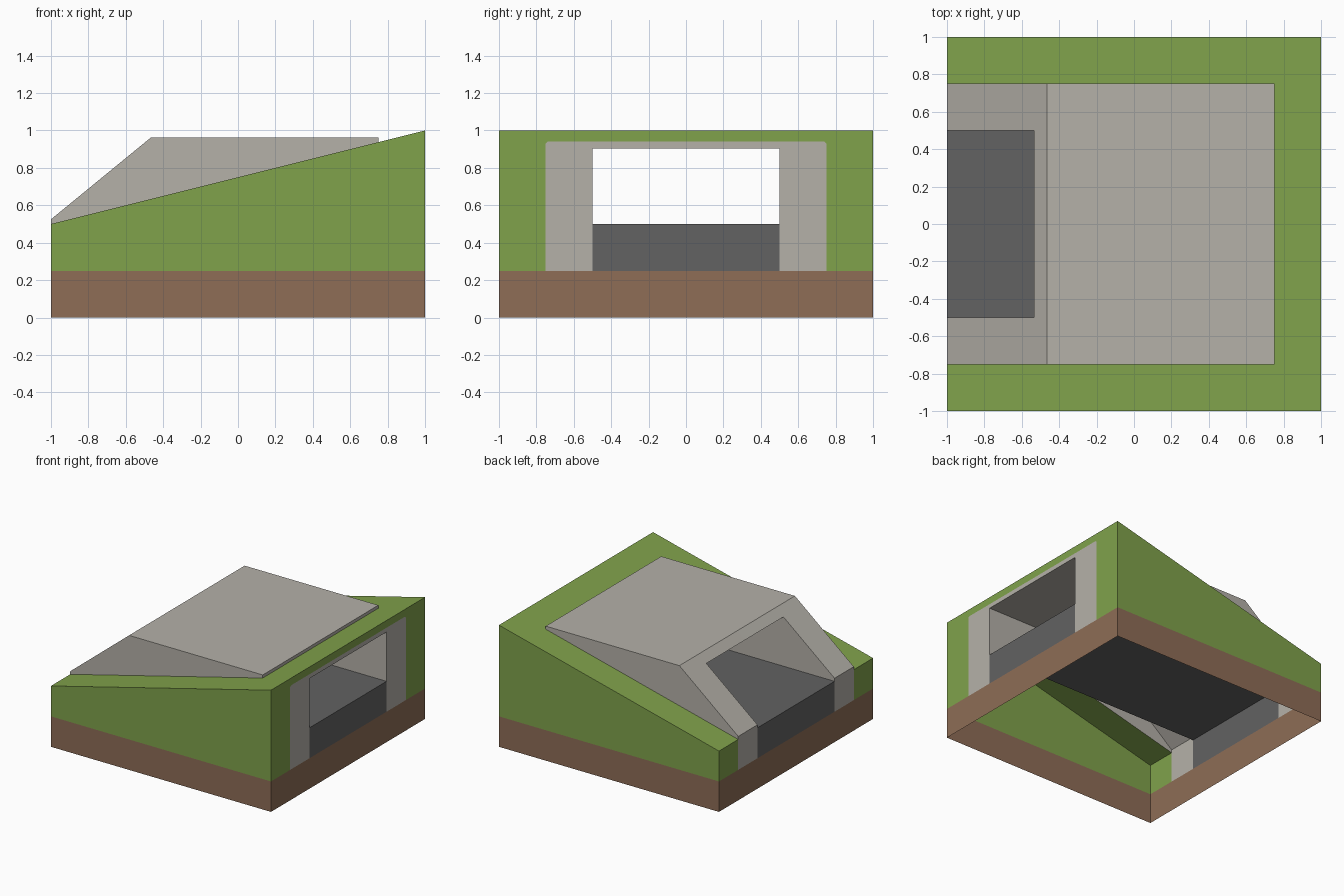
import bpy, bmesh
from mathutils import Vector

if "Cube" in bpy.data.objects:
    bpy.data.objects.remove(bpy.data.objects["Cube"])


def material(name, srgb):
    lin = [((c / 255 + 0.055) / 1.055) ** 2.4 for c in srgb]
    m = bpy.data.materials.new(name)
    m.diffuse_color = (*lin, 1)
    m.use_nodes = True
    m.node_tree.nodes["Principled BSDF"].inputs["Base Color"].default_value = m.diffuse_color
    return m


GRASS = material("grass green", (128, 162, 75))
SOIL = material("soil brown", (142, 109, 86))
STONE = material("stone grey", (181, 177, 169))
ASPHALT = material("asphalt grey", (98, 98, 98))


def half_shell(name, mat, faces):
    """Open shell of (outward direction, points) faces on y >= 0, mirrored across y."""
    bm = bmesh.new()
    for out, pts in faces:
        f = bm.faces.new([bm.verts.new(p) for p in pts])
        f.normal_update()
        if f.normal.dot(Vector(out)) < 0:
            f.normal_flip()
    bmesh.ops.remove_doubles(bm, verts=bm.verts, dist=1e-5)
    me = bpy.data.meshes.new(name)
    bm.to_mesh(me)
    bm.free()
    me.materials.append(mat)
    ob = bpy.data.objects.new(name, me)
    bpy.context.collection.objects.link(ob)
    mod = ob.modifiers.new("mirror", 'MIRROR')
    mod.use_axis = (False, True, False)
    return ob


def at_x(x, yz):
    return [(x, y, z) for y, z in yz]


def at_y(y, xz):
    return [(x, y, z) for x, z in xz]


def strip(a, b, y0, y1):
    """Quad from (x, z) point a to b, swept from y0 to y1."""
    return [(a[0], y0, a[1]), (b[0], y0, b[1]), (b[0], y1, b[1]), (a[0], y1, a[1])]


def hill(x):
    return 0.75 + 0.25 * x


LEFT, RIGHT, BACK, INWARD = (-1, 0, 0), (1, 0, 0), (0, 1, 0), (0, -1, 0)
UP, DOWN = (0, 0, 1), (0, 0, -1)
BASE, ROAD, CEIL, ROOF, SILL = 0.25, 0.5, 0.905, 0.963, 0.525
IN, OUT, BEND, MOUTH, REAR = 0.5, 0.75, -0.465, -0.535, 0.75
arch = [(OUT, BASE), (OUT, 0.93), (0.74, 0.94), (0, 0.94)]   # rear portal outline

# soil band, open underneath
half_shell("soil_base", SOIL, [
    (BACK, at_y(1, [(-1, 0), (1, 0), (1, BASE), (-1, BASE)])),
    (LEFT, at_x(-1, [(0, 0), (1, 0), (1, BASE), (0, BASE)])),
    (RIGHT, at_x(1, [(0, 0), (1, 0), (1, BASE), (0, BASE)])),
])

# grassy hill around the tunnel
half_shell("grass_hill", GRASS, [
    (BACK, at_y(1, [(-1, BASE), (1, BASE), (1, 1), (-1, 0.5)])),
    (UP, strip((-1, 0.5), (1, 1), OUT, 1)),
    (UP, strip((REAR, hill(REAR)), (1, 1), 0, OUT)),
    (LEFT, at_x(-1, [(OUT, BASE), (1, BASE), (1, 0.5), (OUT, 0.5)])),
    (RIGHT, at_x(1, [(1, BASE), (1, 1), (0, 1)] + arch[::-1])),
])

# road deck with its two end faces
half_shell("road", ASPHALT, [
    (UP, strip((-1, ROAD), (1, ROAD), 0, IN)),
    (LEFT, at_x(-1, [(0, BASE), (IN, BASE), (IN, ROAD), (0, ROAD)])),
    (RIGHT, at_x(1, [(0, BASE), (IN, BASE), (IN, ROAD), (0, ROAD)])),
])

# tunnel outside: roof, sides, sloped mouth, rear portal
half_shell("tunnel_outside", STONE, [
    (UP, strip((BEND, ROOF), (REAR, ROOF), 0, OUT)),
    (RIGHT, strip((REAR, hill(REAR)), (REAR, ROOF), 0, OUT)),
    (BACK, at_y(OUT, [(-1, 0.5), (REAR, hill(REAR)), (REAR, ROOF), (BEND, ROOF), (-1, SILL)])),
    (LEFT, [(-1, IN, SILL), (-1, OUT, SILL), (BEND, OUT, ROOF), (BEND, 0, ROOF),
            (MOUTH, 0, CEIL), (MOUTH, IN, CEIL)]),
    (LEFT, at_x(-1, [(IN, BASE), (OUT, BASE), (OUT, SILL), (IN, SILL)])),
    (RIGHT, at_x(1, [(IN, BASE)] + arch + [(0, CEIL), (IN, CEIL)])),
])

# tunnel lining: inner walls and ceiling
half_shell("tunnel_lining", STONE, [
    (INWARD, at_y(IN, [(-1, ROAD), (1, ROAD), (1, CEIL), (MOUTH, CEIL), (-1, SILL)])),
    (DOWN, strip((MOUTH, CEIL), (1, CEIL), 0, IN)),
])
